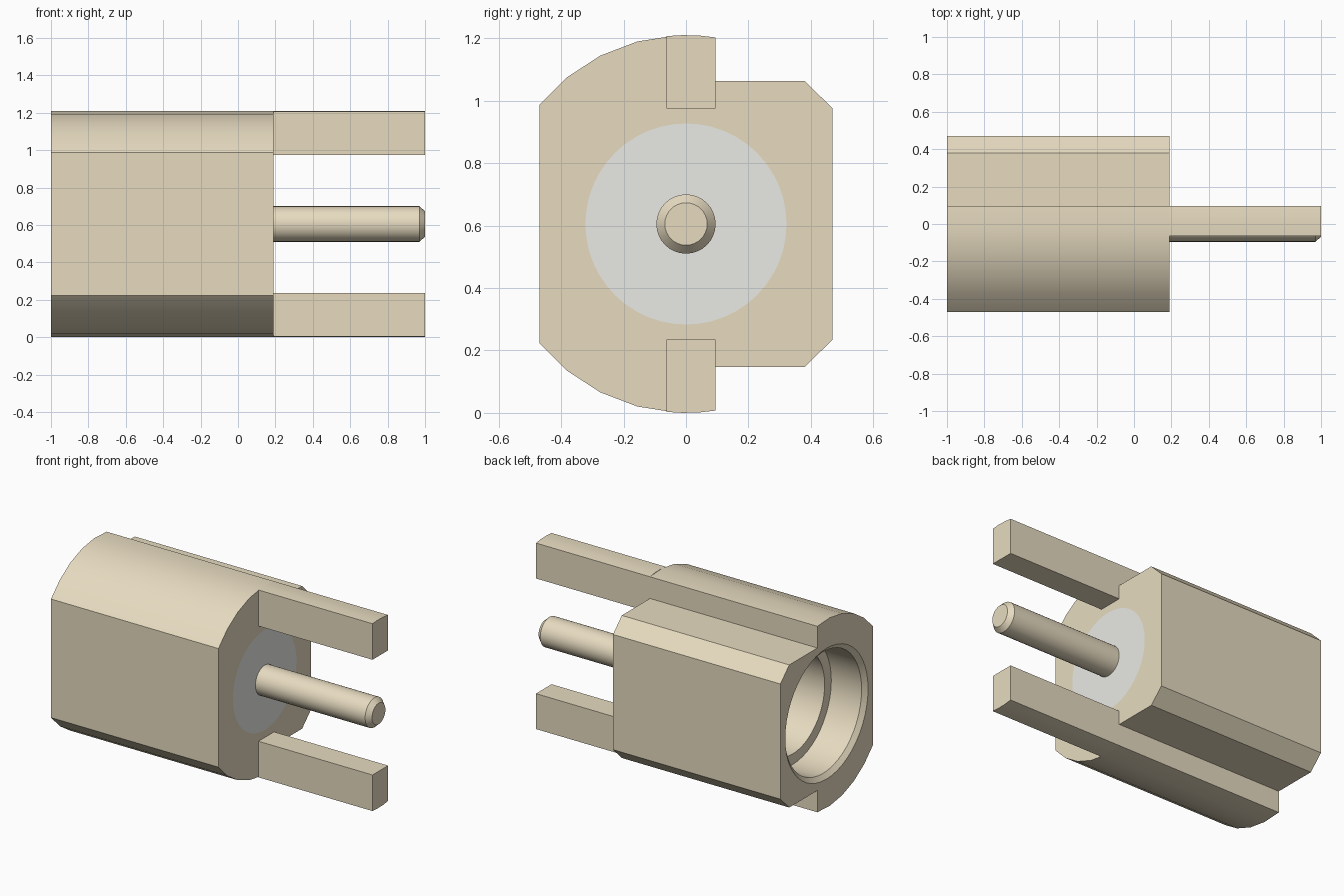
import bpy, bmesh, math

if "Cube" in bpy.data.objects:
    bpy.data.objects.remove(bpy.data.objects["Cube"])

R = 0.605          # outer radius, also the height of the axis
FACE = 0.19        # x of the body's front face


def material(name, color):
    m = bpy.data.materials.new(name)
    m.diffuse_color = color
    m.use_nodes = True
    m.node_tree.nodes["Principled BSDF"].inputs["Base Color"].default_value = m.diffuse_color
    return m


def finish(name, bm, mat):
    bmesh.ops.recalc_face_normals(bm, faces=bm.faces[:])
    me = bpy.data.meshes.new(name)
    bm.to_mesh(me)
    bm.free()
    ob = bpy.data.objects.new(name, me)
    bpy.context.collection.objects.link(ob)
    me.materials.append(mat)
    smooth(ob)
    return ob


def smooth(ob):
    bpy.ops.object.select_all(action='DESELECT')
    ob.select_set(True)
    bpy.context.view_layer.objects.active = ob
    bpy.ops.object.shade_smooth_by_angle(angle=math.radians(30))


def skin(name, rings, mat):
    """Bridge successive closed rings of points and cap both ends."""
    bm = bmesh.new()
    vs = [[bm.verts.new(p) for p in ring] for ring in rings]
    n = len(vs[0])
    for a, b in zip(vs, vs[1:]):
        for i in range(n):
            j = (i + 1) % n
            bm.faces.new((a[i], a[j], b[j], b[i]))
    bm.faces.new(vs[0])
    bm.faces.new(vs[-1])
    return finish(name, bm, mat)


def extrude(name, outline, x0, x1, mat):
    return skin(name, [[(x, y, R + z) for y, z in outline] for x in (x0, x1)], mat)


def lathe(name, profile, mat, n=48):
    angles = [2 * math.pi * i / n for i in range(n)]
    return skin(name, [[(x, r * math.cos(a), R + r * math.sin(a)) for a in angles]
                       for x, r in profile], mat)


def arc(y0, y1, n):
    a0, a1 = math.asin(y0 / R), math.asin(y1 / R)
    return [(R * math.sin(a0 + (a1 - a0) * i / n), R * math.cos(a0 + (a1 - a0) * i / n))
            for i in range(n + 1)]


brass = material("plated_metal", (0.80, 0.71, 0.53, 1))
white = material("insulator_white", (0.82, 0.82, 0.78, 1))

# Body: rounded on one side, chamfered block on the other
upper = arc(-0.47, 0.095, 5) + [(0.095, 0.458), (0.38, 0.458), (0.47, 0.37)]
outline = upper + [(y, -z) for y, z in reversed(upper)]
body = extrude("body", outline, -1.0, FACE, brass)

# Stepped socket bored through the body
bore = lathe("bore_cutter", [(-1.05, 0.42), (-1.0, 0.42), (-0.975, 0.39), (-0.76, 0.39),
                             (-0.76, 0.322), (0.3, 0.322)], brass)
cut = body.modifiers.new("socket", 'BOOLEAN')
cut.operation, cut.solver, cut.object = 'DIFFERENCE', 'EXACT', bore
bpy.context.view_layer.objects.active = body
bpy.ops.object.modifier_apply(modifier=cut.name)
bpy.data.objects.remove(bore)
smooth(body)

# Insulator plug, flush with the front face
lathe("insulator", [(-0.35, 0.322), (FACE, 0.322)], white)

# Centre pin, chamfered at both ends
lathe("centre_pin", [(-0.62, 0.068), (-0.59, 0.095), (0.97, 0.095), (1.0, 0.068)], brass, 32)

# Two ground legs, mirrored about the axis
leg = arc(-0.063, 0.095, 3) + [(0.095, 0.37), (-0.063, 0.37)]
for side, s in (("upper", 1), ("lower", -1)):
    extrude(side + "_leg", [(y, s * z) for y, z in leg], FACE, 1.0, brass)
